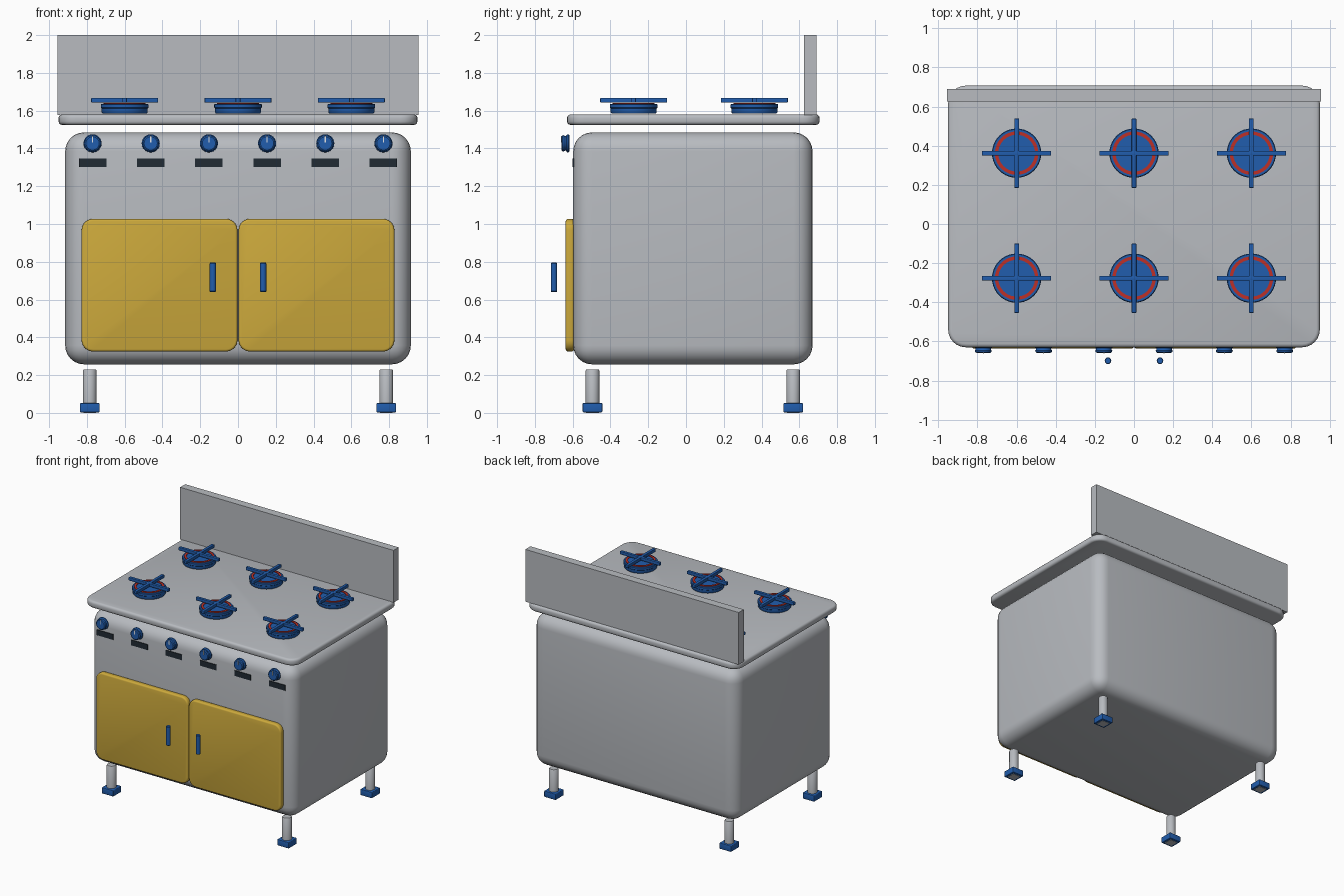
import bpy, bmesh, math
from mathutils import Matrix

cube = bpy.data.objects.get("Cube")
if cube:
    bpy.data.objects.remove(cube, do_unlink=True)


def material(name, rgb):
    m = bpy.data.materials.new(name)
    m.use_nodes = True
    m.diffuse_color = (*rgb, 1)
    bsdf = next(n for n in m.node_tree.nodes if n.type == 'BSDF_PRINCIPLED')
    bsdf.inputs["Base Color"].default_value = (*rgb, 1)
    return m


GREY = material("enamel grey", (0.48, 0.50, 0.53))
YELLOW = material("door yellow", (0.61, 0.40, 0.045))
BLUE = material("fitting blue", (0.015, 0.11, 0.42))
RED = material("burner red", (0.51, 0.03, 0.02))
DARK = material("label dark", (0.015, 0.024, 0.033))
WHITE = material("marker white", (0.8, 0.82, 0.85))


def finish(name, bm, mat, angle=35):
    mesh = bpy.data.meshes.new(name)
    bmesh.ops.recalc_face_normals(bm, faces=bm.faces)
    bm.to_mesh(mesh)
    bm.free()
    mesh.materials.append(mat)
    ob = bpy.data.objects.new(name, mesh)
    bpy.context.collection.objects.link(ob)
    bpy.ops.object.select_all(action='DESELECT')
    ob.select_set(True)
    bpy.context.view_layer.objects.active = ob
    bpy.ops.object.shade_smooth_by_angle(angle=math.radians(angle))
    return ob


def box(name, x, y, z, mat, corner=0, axis=None, edge=0):
    """Box from ranges; corner rounds edges along axis, edge rounds the rest."""
    bm = bmesh.new()
    bmesh.ops.create_cube(bm, size=1)
    for v in bm.verts:
        v.co = [r[0] if c < 0 else r[1] for c, r in zip(v.co, (x, y, z))]
    if corner:
        along = [e for e in bm.edges
                 if abs((e.verts[0].co - e.verts[1].co).normalized()[axis]) > 0.9]
        bmesh.ops.bevel(bm, geom=along, offset=corner, segments=6,
                        profile=0.5, affect='EDGES')
    if edge:
        rim = [e for e in bm.edges if axis is None or
               (abs(e.verts[0].co[axis] - e.verts[1].co[axis]) < 1e-5
                and e.calc_face_angle(0) > 1)]
        bmesh.ops.bevel(bm, geom=rim, offset=edge, segments=6 if edge > .05 else 3,
                        profile=0.5, affect='EDGES')
    return finish(name, bm, mat)


def lathe(name, profile, place, mat, steps=32, closed=False, forward=False):
    """Spin (radius, height) points round z, or round -y when forward."""
    bm = bmesh.new()
    rings = []
    for r, h in profile:
        rings.append([bm.verts.new((r * math.cos(i * math.tau / steps),
                                    r * math.sin(i * math.tau / steps), h))
                      for i in range(steps)])
    pairs = list(zip(rings, rings[1:]))
    if closed:
        pairs.append((rings[-1], rings[0]))
    else:
        bm.faces.new(rings[0])
        bm.faces.new(rings[-1])
    for a, b in pairs:
        for i in range(steps):
            j = (i + 1) % steps
            bm.faces.new((a[i], a[j], b[j], b[i]))
    turn = Matrix.Rotation(math.pi / 2, 4, 'X') if forward else Matrix()
    bm.transform(Matrix.Translation(place) @ turn)
    return finish(name, bm, mat)


# Cabinet, hob plate and splashback
box("cabinet", (-.915, .915), (-.597, .67), (.257, 1.485), GREY, edge=.1)
box("hob_plate", (-.95, .95), (-.63, .707), (1.525, 1.58), GREY, .09, 2, .018)
box("splashback", (-.955, .955), (.625, .69), (1.578, 2), GREY)

# Doors and handles
for side, s in (("left", 1), ("right", -1)):
    box(side + "_door", sorted((s * .003, s * .828)), (-.637, -.593),
        (.325, 1.027), YELLOW, .06, 1, .012)
    lathe(side + "_handle", [(.014, 0), (.017, .004), (.017, .151), (.014, .155)],
          (s * .133, -.699, .64), BLUE, 16)

# Knobs with markers, and the labels below them
for i in range(6):
    x = -.77 + i * .308
    lathe(f"knob_{i + 1}", [(.043, 0), (.048, .005), (.047, .013), (.039, .018),
                            (.039, .024), (.043, .030), (.042, .037), (.035, .042)],
          (x, -.617, 1.427), BLUE, 24, forward=True)
    box(f"knob_marker_{i + 1}", (x - .003, x + .003), (-.662, -.656),
        (1.432, 1.466), WHITE)
    box(f"label_{i + 1}", (x - .073, x + .073), (-.602, -.594),
        (1.303, 1.347), DARK)

# Burners: cap, red ring and crossed pan support
n = 0
for y in (-.277, .362):
    for x in (-.6, 0, .6):
        n += 1
        lathe(f"burner_{n}", [(.118, 1.586), (.122, 1.592), (.122, 1.612),
                              (.126, 1.616), (.126, 1.632), (.122, 1.636)],
              (x, y, 0), BLUE, 40)
        lathe(f"burner_ring_{n}", [(.094, 1.633), (.111, 1.633),
                                   (.111, 1.641), (.094, 1.641)],
              (x, y, 0), RED, 40, closed=True)
        box(f"support_bar_across_{n}", (x - .177, x + .177), (y - .012, y + .012),
            (1.643, 1.668), BLUE, edge=.003)
        box(f"support_bar_along_{n}", (x - .012, x + .012), (y - .177, y + .177),
            (1.643, 1.668), BLUE, edge=.003)

# Legs and square feet, each foot with a grey pad underneath
for side, x in (("left", .785), ("right", -.785)):
    for end, y in (("front", -.495), ("back", .568)):
        name = f"{end}_{side}"
        lathe(name + "_leg", [(.036, .04), (.036, .225), (.032, .231)],
              (x, y, 0), GREY, 24)
        box(name + "_foot", (x - .052, x + .052), (y - .052, y + .052),
            (.003, .052), BLUE, edge=.005)
        box(name + "_pad", (x - .034, x + .034), (y - .034, y + .034),
            (0, .008), GREY)
